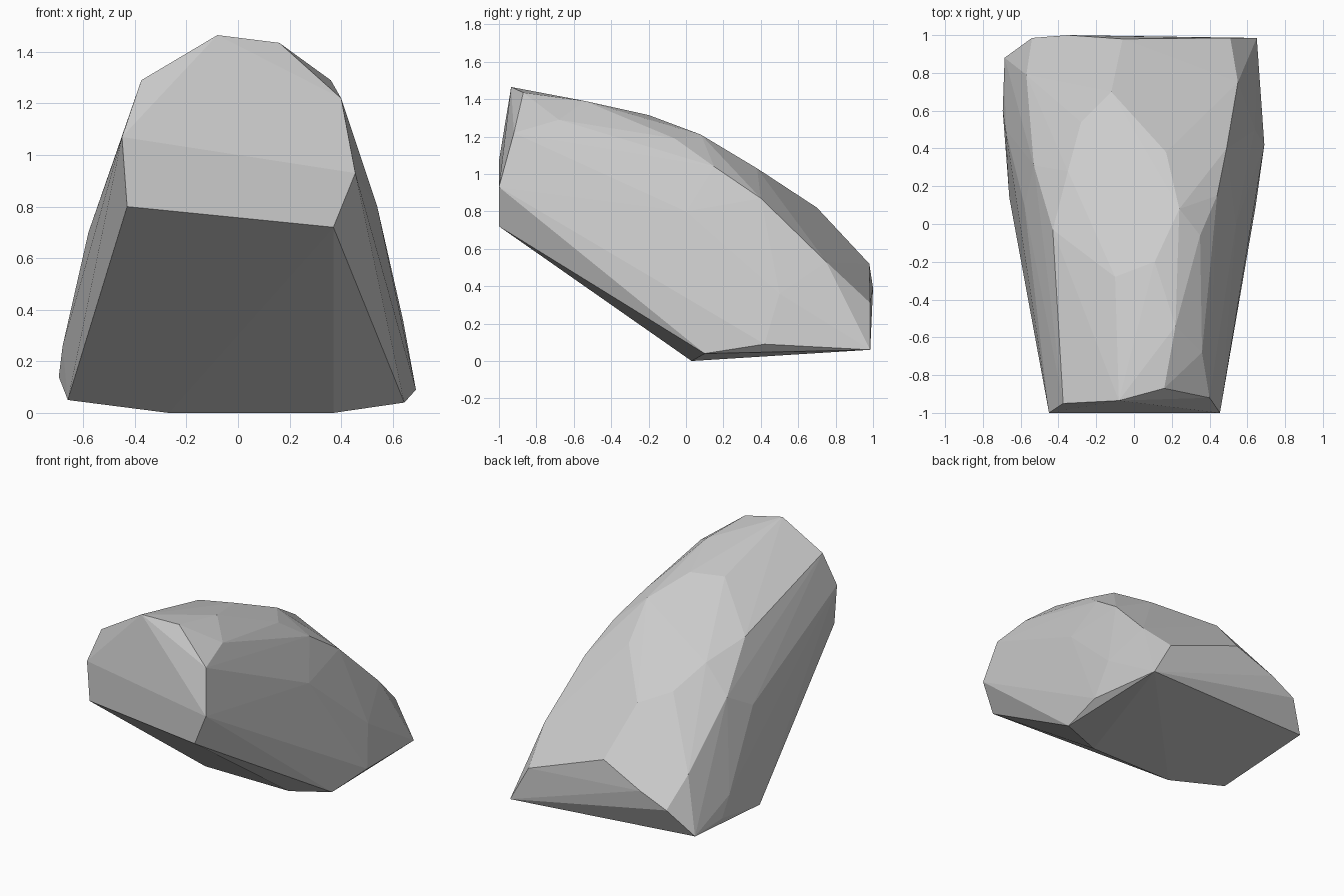
import bpy
import bmesh

default_cube = bpy.data.objects.get("Cube")
if default_cube:
    bpy.data.objects.remove(default_cube, do_unlink=True)


def flat_material(name, colour):
    material = bpy.data.materials.new(name)
    material.use_nodes = True
    material.diffuse_color = colour
    shader = next(n for n in material.node_tree.nodes if n.type == "BSDF_PRINCIPLED")
    shader.inputs["Base Color"].default_value = colour
    shader.inputs["Roughness"].default_value = 1
    return material


def convex_stone(name, outlines, material):
    """Wrap a faceted skin around the corner points of all outlines."""
    bm = bmesh.new()
    for outline in outlines:
        for corner in outline:
            bm.verts.new(corner)
    hull = bmesh.ops.convex_hull(bm, input=bm.verts[:])
    unused = {item for key in ("geom_interior", "geom_unused") for item in hull[key]
              if isinstance(item, bmesh.types.BMVert)}
    bmesh.ops.delete(bm, geom=list(unused), context="VERTS")
    bmesh.ops.recalc_face_normals(bm, faces=bm.faces[:])
    for face in bm.faces:
        face.smooth = False
    mesh = bpy.data.meshes.new(name)
    bm.to_mesh(mesh)
    bm.free()
    mesh.materials.append(material)
    stone = bpy.data.objects.new(name, mesh)
    bpy.context.scene.collection.objects.link(stone)
    return stone


# Broken front face, going round its rim
front_rim = [(-.43, -1, .8), (.37, -1, .72), (.455, -1, .93), (.4, -.92, 1.22),
             (.16, -.87, 1.435), (-.08, -.935, 1.465), (-.375, -.95, 1.29), (-.45, -1, 1.07)]

# Resting base and lowest side corners
base_rim = [(-.27, .03, 0), (.37, .03, 0), (.645, .1, .04), (.69, .42, .09),
            (.65, .985, .06), (-.685, .88, .12), (-.695, .6, .14), (-.66, .14, .05)]

# Steep back end
back_rim = [(.51, .985, .31), (-.06, .98, .52), (-.35, 1, .39), (-.54, .985, .3)]

# Crest running from the high front down to the back
crest = [(.22, -.54, 1.39), (.11, -.2, 1.315), (-.1, -.28, 1.31), (.24, .08, 1.21),
         (.17, .38, 1.03), (-.28, .54, .88), (-.12, .7, .82)]

# Shoulders on both sides
right_shoulder = [(.36, -.68, 1.29), (.35, -.06, 1.19), (.44, .15, 1.04),
                  (.49, .4, .87), (.55, .75, .53), (.64, .5, .36), (.54, 0, .8)]
left_shoulder = [(-.43, -.03, 1.08), (-.35, .28, 1), (-.53, .31, .82),
                 (-.57, .79, .48), (-.68, .5, .26), (-.58, .1, .7)]

stone_grey = flat_material("stone grey", (.6, .6, .6, 1))
convex_stone("boulder", [front_rim, base_rim, back_rim, crest, right_shoulder, left_shoulder],
             stone_grey)
